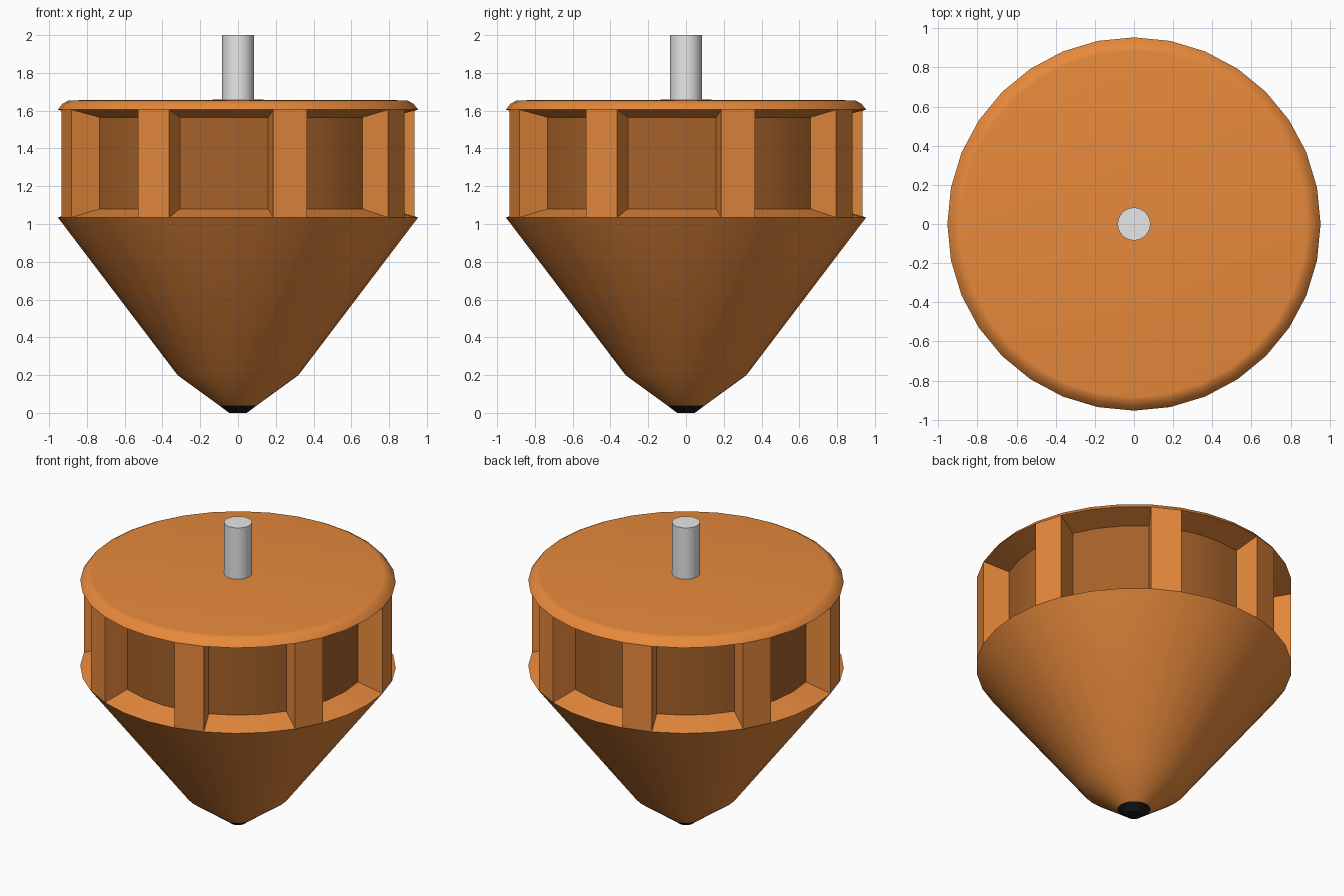
import bpy
import bmesh
from math import radians, sin, cos, atan2, pi, tau

SIDES = 32
STEP = tau / SIDES

cube = bpy.data.objects.get("Cube")
if cube:
    bpy.data.objects.remove(cube, do_unlink=True)


def material(name, rgb):
    mat = bpy.data.materials.new(name)
    mat.use_nodes = True
    mat.diffuse_color = (*rgb, 1)
    mat.node_tree.nodes["Principled BSDF"].inputs["Base Color"].default_value = (*rgb, 1)
    return mat


orange = material("warm orange", (0.8, 0.252, 0.045))
brown = material("dark orange brown", (0.375, 0.12, 0.022))
grey = material("light grey", (0.8, 0.8, 0.8))
black = material("black", (0.01, 0.01, 0.01))


def lathe(bm, profile):
    """Turn (radius, height) points into stacked rings with closed ends."""
    rings = [[bm.verts.new((r * cos(i * STEP), r * sin(i * STEP), z)) for i in range(SIDES)]
             for r, z in profile]
    bands = []
    for low, high in zip(rings, rings[1:]):
        bands.append([bm.faces.new((low[i], low[(i + 1) % SIDES], high[(i + 1) % SIDES], high[i]))
                      for i in range(SIDES)])
    bm.faces.new(rings[0][::-1])
    bm.faces.new(rings[-1])
    bm.normal_update()
    return bands


def finish(bm, name, *mats):
    mesh = bpy.data.meshes.new(name)
    bm.to_mesh(mesh)
    bm.free()
    for mat in mats:
        mesh.materials.append(mat)
    obj = bpy.data.objects.new(name, mesh)
    bpy.context.collection.objects.link(obj)
    bpy.ops.object.select_all(action="DESELECT")
    obj.select_set(True)
    bpy.context.view_layer.objects.active = obj
    bpy.ops.object.shade_smooth_by_angle(angle=radians(30))


# Body: cone, straight drum wall, rounded rim and nearly flat top
LOW, HIGH, RADIUS = 1.035, 1.605, 0.954
bm = bmesh.new()
bands = lathe(bm, [(0.1, 0.04), (0.32, 0.2), (RADIUS, LOW), (RADIUS, HIGH),
                   (0.93, 1.636), (0.9, 1.653), (0.885, 1.655), (0.08, 1.658)])
wall = bands[3 - 1]

# Eight tapered recesses with dark back walls, leaving one-facet ribs between them
for group in range(SIDES // 4):
    first = group * 4 + 2
    faces = [wall[(first + k) % SIDES] for k in range(3)]
    bmesh.ops.inset_region(bm, faces=faces, thickness=0.001, use_even_offset=True)
    middle = (first + 1.5) * STEP
    for v in {v for f in faces for v in f.verts}:
        offset = (atan2(v.co.y, v.co.x) - middle + pi) % tau - pi
        angle = middle + offset * 1.03
        v.co = (0.79 * cos(angle), 0.79 * sin(angle),
                HIGH - 0.04 if v.co.z > 1.3 else LOW + 0.045)
    for f in faces:
        f.material_index = 1
finish(bm, "body", orange, brown)

# Spindle handle
bm = bmesh.new()
lathe(bm, [(0.084, 1.64), (0.084, 2.0)])
finish(bm, "spindle", grey)

# Dark spinning tip, continuing the slope of the cone
bm = bmesh.new()
lathe(bm, [(0.047, 0.0), (0.1, 0.04)])
finish(bm, "tip", black)
